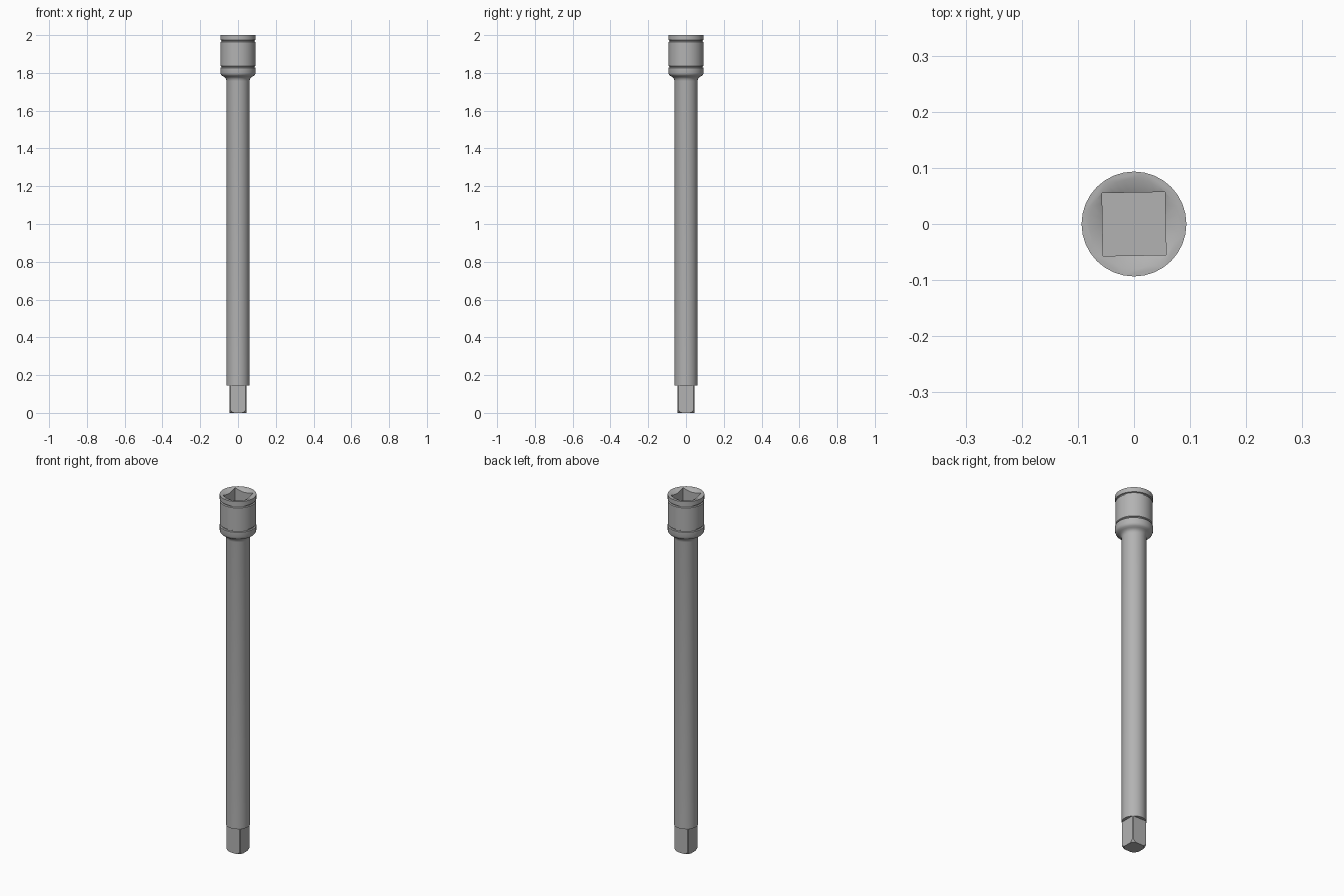
import bpy
import math

if "Cube" in bpy.data.objects:
    bpy.data.objects.remove(bpy.data.objects["Cube"])

SIDES = 32


def lathe(name, profile):
    """Closed solid turned round z from (radius, z) points, listed bottom to top."""
    verts, faces = [], []
    for r, z in profile:
        for i in range(SIDES):
            a = 2 * math.pi * i / SIDES + math.pi / 4
            verts.append((r * math.cos(a), r * math.sin(a), z))
    for k in range(len(profile) - 1):
        for i in range(SIDES):
            j = (i + 1) % SIDES
            faces.append((k * SIDES + i, k * SIDES + j, (k + 1) * SIDES + j, (k + 1) * SIDES + i))
    faces.append(tuple(reversed(range(SIDES))))
    faces.append(tuple(range((len(profile) - 1) * SIDES, len(profile) * SIDES)))
    mesh = bpy.data.meshes.new(name)
    mesh.from_pydata(verts, [], faces)
    obj = bpy.data.objects.new(name, mesh)
    bpy.context.collection.objects.link(obj)
    return obj


def square_bar(name, half, z0, z1, turn=0.0):
    bpy.ops.mesh.primitive_cube_add(size=1, location=(0, 0, (z0 + z1) / 2), rotation=(0, 0, turn))
    obj = bpy.context.object
    obj.name = name
    obj.scale = (2 * half, 2 * half, z1 - z0)
    bpy.ops.object.transform_apply(location=True, rotation=True, scale=True)
    return obj


def select_only(obj):
    bpy.ops.object.select_all(action='DESELECT')
    bpy.context.view_layer.objects.active = obj
    obj.select_set(True)


def boolean(obj, cutter, operation):
    mod = obj.modifiers.new(operation.title(), 'BOOLEAN')
    mod.operation = operation
    mod.solver = 'EXACT'
    mod.object = cutter
    select_only(obj)
    bpy.ops.object.modifier_apply(modifier=mod.name)
    bpy.data.objects.remove(cutter, do_unlink=True)


def finish(obj, mat):
    select_only(obj)
    bpy.ops.object.shade_smooth_by_angle(angle=math.radians(30))
    obj.data.materials.clear()
    obj.data.materials.append(mat)


# Dark steel
steel = bpy.data.materials.new("dark_steel")
steel.diffuse_color = (0.45, 0.45, 0.45, 1)
steel.use_nodes = True
steel.node_tree.nodes["Principled BSDF"].inputs["Base Color"].default_value = steel.diffuse_color

# Shaft, flared neck and grooved socket head in one turned profile
bar = lathe("extension_bar", [
    (0.061, 0.145), (0.061, 1.757),
    (0.063, 1.768), (0.069, 1.776), (0.077, 1.781), (0.086, 1.786), (0.091, 1.792),
    (0.0935, 1.80), (0.0935, 1.827), (0.087, 1.829), (0.087, 1.834), (0.0925, 1.837),
    (0.0925, 1.964), (0.087, 1.967), (0.087, 1.972), (0.0935, 1.974), (0.0935, 2.0),
])

# Square socket with a shallow conical lead-in
boolean(bar, square_bar("socket_cutter", 0.056, 1.84, 2.05, math.radians(1)), 'DIFFERENCE')
boolean(bar, lathe("lead_in_cutter", [(0.030, 1.975), (0.080, 2.0), (0.090, 2.005)]), 'DIFFERENCE')
finish(bar, steel)

# Square drive with corners and tip rounded off by a turned blank
drive = square_bar("square_drive", 0.0445, 0.0, 0.15)
blank = lathe("drive_blank", [(0.046, -0.002), (0.055, 0.005), (0.0605, 0.014), (0.0605, 0.2)])
boolean(drive, blank, 'INTERSECT')
finish(drive, steel)
